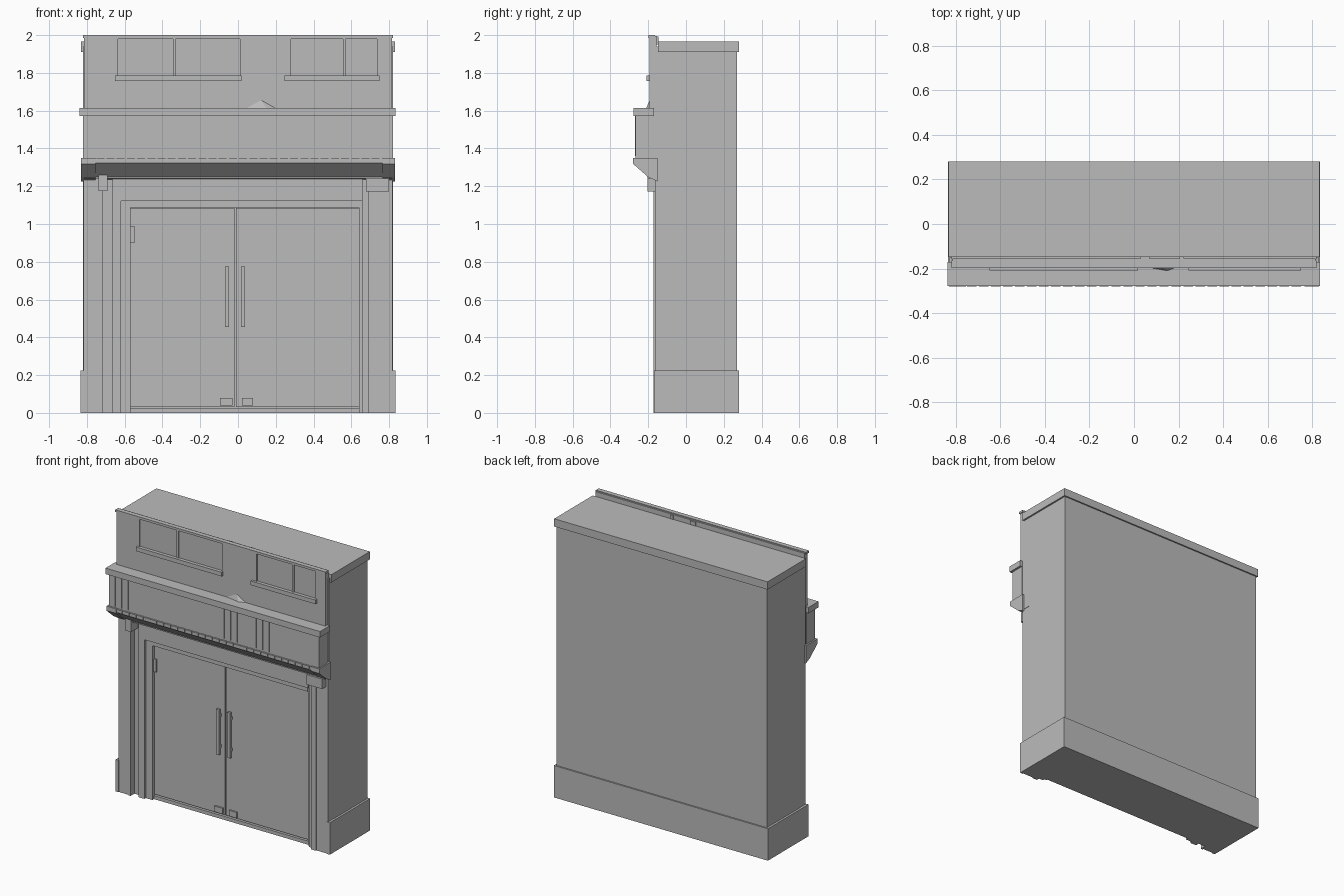
import bpy, bmesh

old = bpy.data.objects.get("Cube")
if old:
    bpy.data.objects.remove(old, do_unlink=True)

stone = bpy.data.materials.new("plain grey")
stone.use_nodes = True
GREY = (0.5, 0.5, 0.5, 1)
stone.diffuse_color = GREY
stone.node_tree.nodes["Principled BSDF"].inputs["Base Color"].default_value = GREY


def finish(name, bm):
    bmesh.ops.recalc_face_normals(bm, faces=bm.faces[:])
    mesh = bpy.data.meshes.new(name)
    bm.to_mesh(mesh)
    bm.free()
    mesh.materials.append(stone)
    obj = bpy.data.objects.new(name, mesh)
    bpy.context.collection.objects.link(obj)
    return obj


def add_box(bm, x, y, z):
    """Add a box spanning the given (low, high) ranges."""
    verts = bmesh.ops.create_cube(bm, size=1)["verts"]
    for v in verts:
        v.co = [r[0] if c < 0 else r[1] for c, r in zip(v.co, (x, y, z))]


def box(name, x, y, z):
    bm = bmesh.new()
    add_box(bm, x, y, z)
    return finish(name, bm)


def extrude_x(name, profile, x):
    """Sweep a (y, z) profile along x."""
    bm = bmesh.new()
    face = bm.faces.new([bm.verts.new((x[0], y, z)) for y, z in profile])
    moved = bmesh.ops.extrude_face_region(bm, geom=[face])["geom"]
    for v in moved:
        if isinstance(v, bmesh.types.BMVert):
            v.co.x = x[1]
    return finish(name, bm)


def cut(target, ranges):
    """Carve box-shaped recesses out of a part."""
    bm = bmesh.new()
    for r in ranges:
        add_box(bm, *r)
    cutter = finish("cutter", bm)
    cutter.hide_render = True
    mod = target.modifiers.new("recess", "BOOLEAN")
    mod.operation = "DIFFERENCE"
    mod.solver = "EXACT"
    mod.object = cutter
    bpy.context.view_layer.objects.active = target
    bpy.ops.object.modifier_apply(modifier=mod.name)
    bpy.data.objects.remove(cutter, do_unlink=True)


BACK = 0.27
DOOR = -0.118    # door face depth
WALL = -0.165    # pilaster face depth

# Main block, roof cap and plinth
box("building_block", (-0.82, 0.82), (-0.1, BACK), (0, 1.94))
box("upper_block", (-0.82, 0.82), (-0.16, -0.1), (1.24, 1.94))
box("roof_cap", (-0.832, 0.832), (-0.148, 0.28), (1.91, 1.965))
box("plinth", (-0.835, 0.835), (-0.1, 0.28), (0, 0.225))
for side, s in (("left", 1), ("right", -1)):
    xs = sorted((s * 0.812, s * 0.835))
    box(side + "_plinth_return", xs, (-0.17, -0.1), (0, 0.225))

# Upper facade with recessed window panes
facade = box("upper_facade", (-0.815, 0.815), (-0.192, -0.155), (1.24, 1.995))
panes = [(-0.635, -0.345), (-0.33, 0.01), (0.28, 0.555), (0.57, 0.735)]
cut(facade, [(p, (-0.3, -0.184), (1.787, 1.98)) for p in panes])
box("facade_top_trim", (-0.82, 0.82), (-0.198, -0.165), (1.985, 2.0))
for side, x in (("right", (-0.65, 0.018)), ("left", (0.245, 0.75))):
    box(side + "_window_sill", x, (-0.208, -0.185), (1.758, 1.787))
for i, x in enumerate(((0.03, 0.07), (0.205, 0.225))):
    box(f"parapet_clip_{i + 1}", x, (-0.168, -0.146), (1.95, 1.992))

# Sign band, its ledge and a bent flashing tab
box("sign_band", (-0.82, 0.82), (-0.268, -0.17), (1.33, 1.58))
box("sign_ledge", (-0.838, 0.835), (-0.279, -0.17), (1.573, 1.615))
bm = bmesh.new()
tab = [bm.verts.new(c) for c in ((0.03, -0.19, 1.612), (0.2, -0.19, 1.615),
                                 (0.12, -0.19, 1.66), (0.15, -0.21, 1.615))]
for a, b, c in ((0, 1, 2), (0, 2, 3), (1, 3, 2), (0, 3, 1)):
    bm.faces.new((tab[a], tab[b], tab[c]))
finish("bent_flashing", bm)

# Shallow ribs on the sign band
bm = bmesh.new()
for start, count in ((-0.78, 4), (-0.08, 11)):
    for i in range(count):
        x = start + i * 0.05
        add_box(bm, (x, x + 0.012), (-0.271, -0.26), (1.36, 1.574))
finish("sign_ribs", bm)

# Sloped cornice with end brackets and a row of small teeth
extrude_x("cornice", [(-0.15, 1.345), (-0.275, 1.345), (-0.275, 1.322),
                      (-0.195, 1.25), (-0.15, 1.235)], (-0.77, 0.78))
for side, x in (("right", (-0.83, -0.755)), ("left", (0.765, 0.83))):
    extrude_x(side + "_cornice_end", [(-0.15, 1.35), (-0.28, 1.35), (-0.28, 1.318),
                                      (-0.2, 1.248), (-0.15, 1.225)], x)
bm = bmesh.new()
for i in range(28):
    x = -0.75 + i * 0.054
    add_box(bm, (x, x + 0.042), (-0.28, -0.26), (1.326, 1.348))
finish("cornice_teeth", bm)

# Pilasters, capitals and the stepped door surround
surround = {
    "right_pilaster": ((-0.818, -0.735), WALL, (0, 1.25)),
    "right_pilaster_strip": ((-0.735, -0.718), -0.172, (0, 1.2)),
    "right_recess": ((-0.72, -0.66), -0.13, (0, 1.25)),
    "right_outer_jamb": ((-0.665, -0.62), -0.158, (0, 1.25)),
    "right_inner_jamb": ((-0.62, -0.568), -0.142, (0, 1.125)),
    "left_pilaster": ((0.728, 0.818), WALL, (0, 1.25)),
    "left_pilaster_strip": ((0.69, 0.728), -0.172, (0, 1.2)),
    "left_outer_jamb": ((0.658, 0.692), -0.15, (0, 1.25)),
    "left_inner_jamb": ((0.64, 0.658), -0.135, (0, 1.125)),
    "lintel": ((-0.62, 0.658), -0.158, (1.122, 1.25)),
    "inner_head": ((-0.57, 0.642), -0.142, (1.088, 1.122)),
    "threshold": ((-0.57, 0.642), -0.125, (0, 0.025)),
    "right_capital": ((-0.738, -0.69), -0.205, (1.175, 1.265)),
    "left_capital": ((0.678, 0.8), -0.205, (1.172, 1.242)),
}
for name, (x, front, z) in surround.items():
    box(name, x, (front, -0.095), z)

# Double doors with pull bars, floor fittings and a hinge
for side, door, bar, foot in (
        ("right", (-0.57, -0.019), (-0.07, -0.048), (-0.095, -0.03)),
        ("left", (-0.011, 0.642), (0.016, 0.038), (0.02, 0.08))):
    box(side + "_door", door, (DOOR, -0.095), (0.032, 1.085))
    box(side + "_pull_bar", bar, (DOOR - 0.025, DOOR - 0.008), (0.455, 0.775))
    for tag, z in (("lower", 0.5), ("upper", 0.72)):
        box(f"{side}_{tag}_bar_mount", bar, (DOOR - 0.01, DOOR), (z, z + 0.02))
    box(side + "_floor_fitting", foot, (DOOR - 0.012, DOOR), (0.04, 0.08))
box("door_hinge", (-0.57, -0.548), (DOOR - 0.012, DOOR), (0.9, 0.99))
